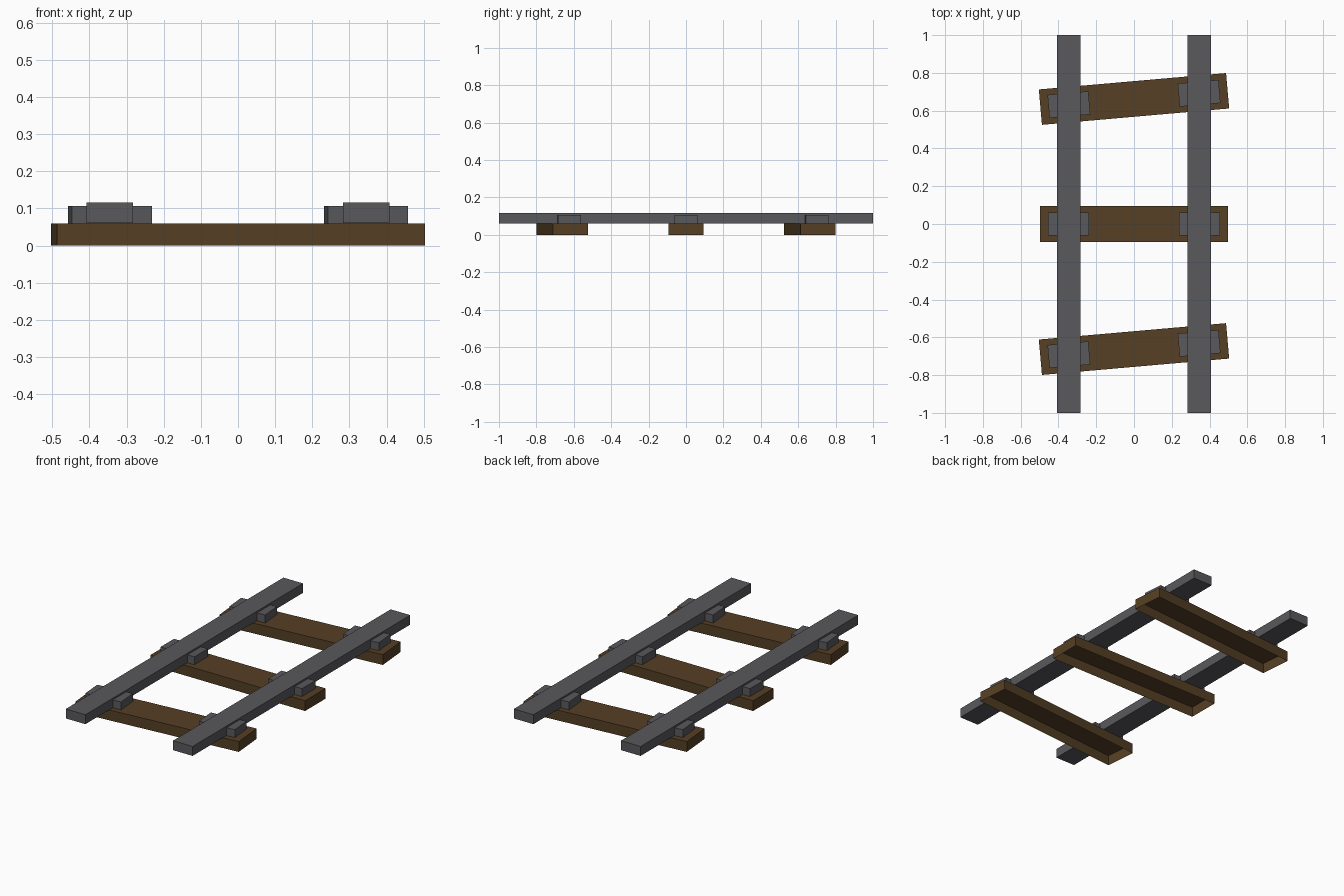
import bpy, bmesh, math
from mathutils import Matrix, Vector

if "Cube" in bpy.data.objects:
    bpy.data.objects.remove(bpy.data.objects["Cube"])


def material(name, rgb):
    m = bpy.data.materials.new(name)
    m.diffuse_color = (*rgb, 1)
    m.use_nodes = True
    m.node_tree.nodes["Principled BSDF"].inputs["Base Color"].default_value = m.diffuse_color
    return m


steel = material("dark steel", (0.100, 0.100, 0.108))
wood = material("brown wood", (0.092, 0.050, 0.018))


def box(name, size, centre, mat, open_bottom=False):
    """Box mesh about the object origin; optionally without its underside."""
    bm = bmesh.new()
    bmesh.ops.create_cube(bm, size=1, matrix=Matrix.Translation(centre) @ Matrix.Diagonal((*size, 1)))
    bm.normal_update()
    if open_bottom:
        under = [f for f in bm.faces if f.normal.z < -0.5]
        bmesh.ops.delete(bm, geom=under, context='FACES_ONLY')
    me = bpy.data.meshes.new(name)
    bm.to_mesh(me)
    bm.free()
    me.materials.append(mat)
    ob = bpy.data.objects.new(name, me)
    bpy.context.collection.objects.link(ob)
    return ob


# Two long rails
for side, sx in (("left", -1), ("right", 1)):
    box(side + "_rail", (0.126, 2.0, 0.055), Vector((sx * 0.345, 0, 0.0885)), steel)

# Hollow sleepers, the outer two skewed, each with a clamp under both rails
for place, y, angle in (("front", -0.662, 5), ("middle", 0, 0), ("back", 0.662, 5)):
    parts = [box(place + "_sleeper", (0.995, 0.188, 0.06), Vector((0, 0, 0.03)), wood, True)]
    for side, sx in (("left", -1), ("right", 1)):
        parts.append(box(f"{place}_{side}_clamp", (0.217, 0.123, 0.046),
                         Vector((sx * 0.346, 0, 0.083)), steel, True))
    for ob in parts:
        ob.location.y = y
        ob.rotation_euler.z = math.radians(angle)
